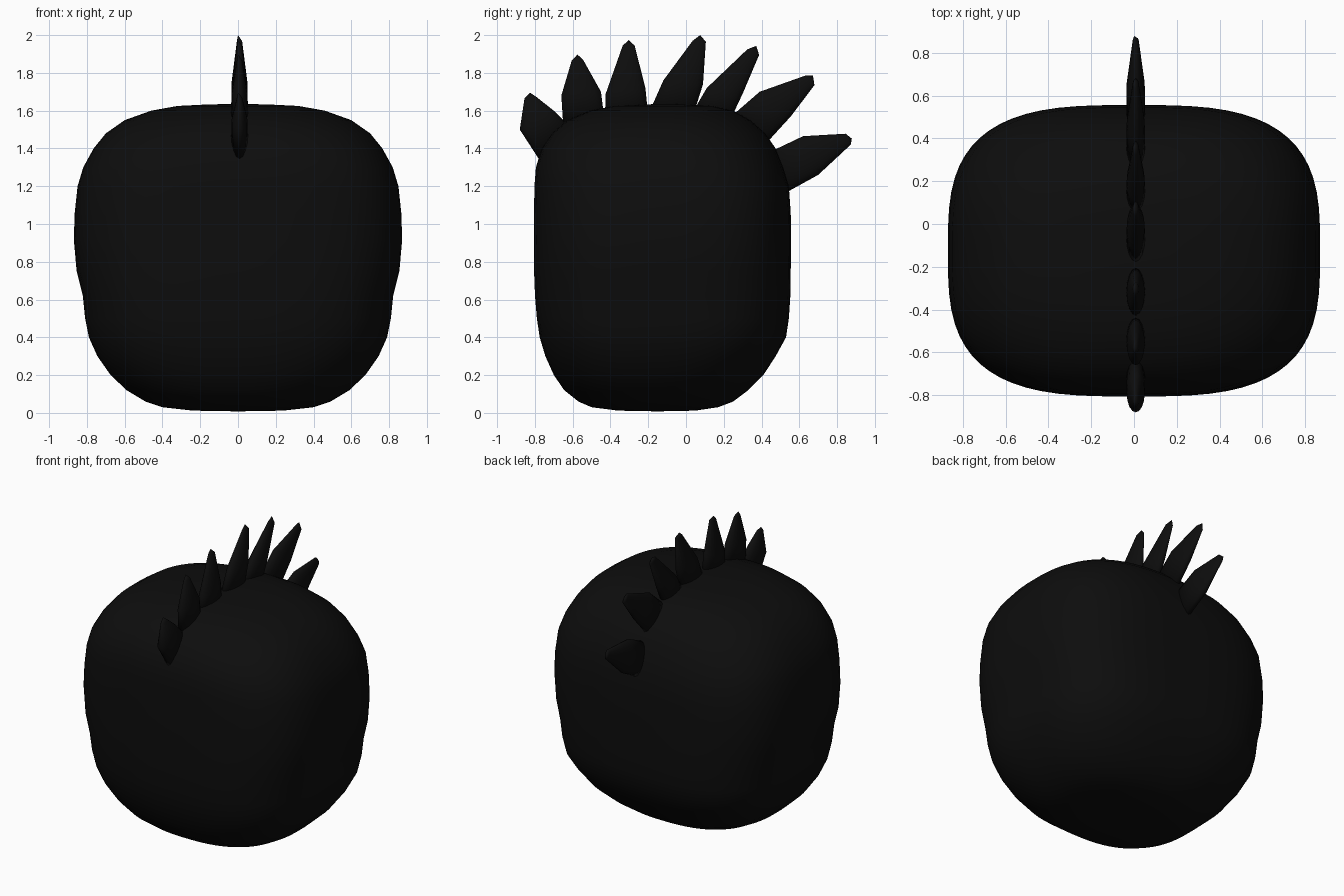
import bpy
import bmesh
import math
from mathutils import Vector

black = bpy.data.materials.new("soft_black")
black.diffuse_color = (0.004, 0.004, 0.004, 1)


def skin(name, rings, start, end):
    """Join a stack of equal rings and close both ends to a point."""
    bm = bmesh.new()
    rows = [[bm.verts.new(p) for p in ring] for ring in rings]
    n = len(rows[0])
    for a, b in zip(rows, rows[1:]):
        for i in range(n):
            j = (i + 1) % n
            bm.faces.new((a[i], a[j], b[j], b[i]))
    for row, pole in ((rows[0], start), (rows[-1], end)):
        v = bm.verts.new(pole)
        for i in range(n):
            bm.faces.new((row[i], row[(i + 1) % n], v))
    bmesh.ops.recalc_face_normals(bm, faces=bm.faces[:])
    mesh = bpy.data.meshes.new(name)
    bm.to_mesh(mesh)
    bm.free()
    mesh.materials.append(black)
    mesh.polygons.foreach_set("use_smooth", [True] * len(mesh.polygons))
    obj = bpy.data.objects.new(name, mesh)
    bpy.context.collection.objects.link(obj)
    return obj


def squircle(t, power):
    c, s = math.cos(t), math.sin(t)
    return (math.copysign(abs(c) ** (2 / power), c),
            math.copysign(abs(s) ** (2 / power), s))


# Body: rounded block, each row is height, half width, front y, back y
levels = [
    (0.012, 0.24, -0.36, 0.05), (0.03, 0.40, -0.50, 0.17),
    (0.06, 0.49, -0.57, 0.25), (0.12, 0.59, -0.645, 0.33),
    (0.20, 0.675, -0.70, 0.41), (0.30, 0.745, -0.745, 0.475),
    (0.40, 0.79, -0.775, 0.53), (0.50, 0.81, -0.79, 0.545),
    (0.62, 0.822, -0.80, 0.553), (0.75, 0.855, -0.805, 0.555),
    (0.92, 0.87, -0.806, 0.556), (1.06, 0.865, -0.805, 0.555),
    (1.20, 0.85, -0.803, 0.545), (1.30, 0.82, -0.795, 0.515),
    (1.40, 0.765, -0.765, 0.475), (1.48, 0.70, -0.71, 0.42),
    (1.55, 0.60, -0.63, 0.34), (1.60, 0.46, -0.51, 0.25),
    (1.625, 0.32, -0.38, 0.14), (1.633, 0.16, -0.22, 0.0),
]
SIDES = 64
rings = []
for z, half, front, back in levels:
    # Corners get rounder toward the top and bottom
    power = 3.15 - 0.8 * abs((z - 0.82) / 0.82) ** 3
    mid, depth = (front + back) / 2, (back - front) / 2
    ring = []
    for i in range(SIDES):
        u, v = squircle(math.tau * (i + 0.5) / SIDES, power)
        ring.append((u * half, mid + v * depth, z))
    rings.append(ring)
skin("body", rings, (0, -0.15, 0.008), (0, -0.11, 1.636))

# Crest spikes: three pairs of (front edge, back edge) in y, z, then the tip
spikes = [
    [((-0.77, 1.33), (-0.60, 1.50)), ((-0.88, 1.50), (-0.70, 1.60)),
     ((-0.855, 1.665), (-0.795, 1.675)), (-0.825, 1.695)],
    [((-0.65, 1.52), (-0.43, 1.54)), ((-0.66, 1.68), (-0.45, 1.70)),
     ((-0.605, 1.865), (-0.545, 1.87)), (-0.575, 1.897)],
    [((-0.43, 1.55), (-0.20, 1.57)), ((-0.425, 1.69), (-0.215, 1.72)),
     ((-0.335, 1.945), (-0.272, 1.945)), (-0.303, 1.973)],
    [((-0.20, 1.58), (0.03, 1.55)), ((-0.12, 1.76), (0.09, 1.74)),
     ((0.035, 1.97), (0.105, 1.965)), (0.075, 2.0)],
    [((0.04, 1.60), (0.22, 1.52)), ((0.11, 1.72), (0.30, 1.69)),
     ((0.325, 1.925), (0.387, 1.895)), (0.372, 1.943)],
    [((0.24, 1.57), (0.40, 1.40)), ((0.39, 1.70), (0.555, 1.57)),
     ((0.63, 1.785), (0.68, 1.735)), (0.672, 1.787)],
    [((0.42, 1.37), (0.50, 1.15)), ((0.62, 1.465), (0.70, 1.26)),
     ((0.845, 1.478), (0.872, 1.42)), (0.878, 1.452)],
]
for number, (*pairs, tip) in enumerate(spikes, 1):
    rings = []
    for (front, back), thick in zip(pairs, (0.045, 0.042, 0.014)):
        a, b = Vector((0.008, *front)), Vector((0.008, *back))
        mid, reach = (a + b) / 2, (b - a) / 2
        ring = []
        for i in range(16):
            t = math.tau * i / 16
            ring.append(mid + reach * math.cos(t) + Vector((thick * math.sin(t), 0, 0)))
        rings.append(ring)
    base = (Vector((0.008, *pairs[0][0])) + Vector((0.008, *pairs[0][1]))) / 2
    skin(f"crest_spike_{number}", rings, base, (0.0, *tip))
